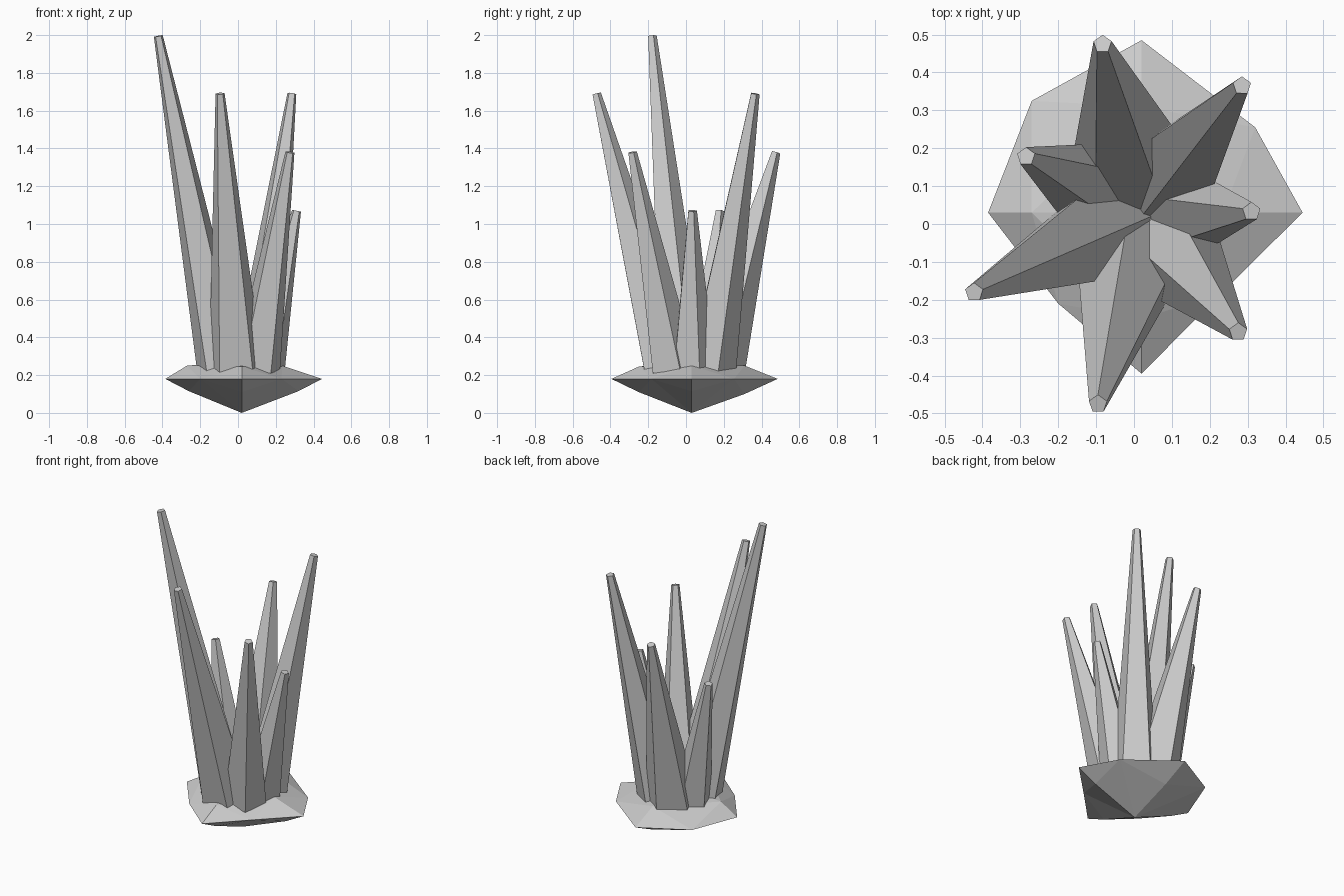
import bpy, bmesh
from mathutils import Vector

if "Cube" in bpy.data.objects:
    bpy.data.objects.remove(bpy.data.objects["Cube"])


def finish(name, bm):
    bmesh.ops.recalc_face_normals(bm, faces=bm.faces)
    mesh = bpy.data.meshes.new(name)
    bm.to_mesh(mesh)
    bm.free()
    bpy.context.collection.objects.link(bpy.data.objects.new(name, mesh))


# Rock base: eight-cornered rim, pointed below, low faceted dome above
def rock():
    bm = bmesh.new()
    rim = [bm.verts.new((x, y, 0.18)) for x, y in (
        (0.445, 0.03), (0.32, 0.255), (0.02, 0.485), (-0.27, 0.325),
        (-0.385, 0.03), (-0.2, -0.21), (0.02, -0.395), (0.23, -0.183))]
    low = [bm.verts.new(p) for p in (
        (0.32, 0.03, 0.115), (0.02, 0.31, 0.10),
        (-0.26, 0.03, 0.115), (0.02, -0.25, 0.11))]
    inner = [bm.verts.new(p) for p in (
        (0.235, 0.03, 0.25), (0.02, 0.31, 0.25),
        (-0.27, 0.03, 0.25), (0.02, -0.25, 0.245))]
    top = bm.verts.new((0.02, 0.03, 0.275))
    bottom = bm.verts.new((0.02, 0.03, 0.0))
    for ring, pole in ((inner, top), (low, bottom)):
        for i in range(4):
            a, b = ring[i], ring[(i + 1) % 4]
            p, q, r = rim[2 * i], rim[2 * i + 1], rim[(2 * i + 2) % 8]
            last = ((q, b, a), (a, b, pole)) if pole is top else \
                   ((q, b, pole), (q, pole, a))
            for tri in ((p, q, a), (q, r, b)) + last:
                bm.faces.new(tri)
    finish("rock_base", bm)


# Crystal spike: tapered five-sided column leaning from base to tip
def spike(name, base, tip, radius):
    base, tip = Vector(base), Vector(tip)
    axis = tip - base
    turn = Vector((0, 0, 1)).rotation_difference(axis).to_matrix().to_4x4()
    bm = bmesh.new()
    bmesh.ops.create_cone(bm, cap_ends=True, segments=5, radius1=radius,
                          radius2=0.025, depth=axis.length)
    bm.transform(turn)
    bmesh.ops.translate(bm, verts=bm.verts, vec=(base + tip) / 2)
    finish(name, bm)


rock()
Z = 0.24
spikes = [
    ((-0.085, -0.022), (-0.422, -0.18, 1.995), 0.14),
    ((-0.01, -0.10), (-0.095, -0.475, 1.69), 0.15),
    ((0.10, 0.13), (0.285, 0.365, 1.69), 0.137),
    ((0.10, -0.073), (0.275, -0.285, 1.38), 0.13),
    ((-0.01, 0.16), (-0.083, 0.475, 1.38), 0.155),
    ((0.135, 0.035), (0.31, 0.033, 1.07), 0.12),
    ((-0.105, 0.092), (-0.285, 0.178, 1.07), 0.12),
]
for i, (b, t, r) in enumerate(spikes, 1):
    spike(f"crystal_spike_{i}", (b[0], b[1], Z), t, r)
